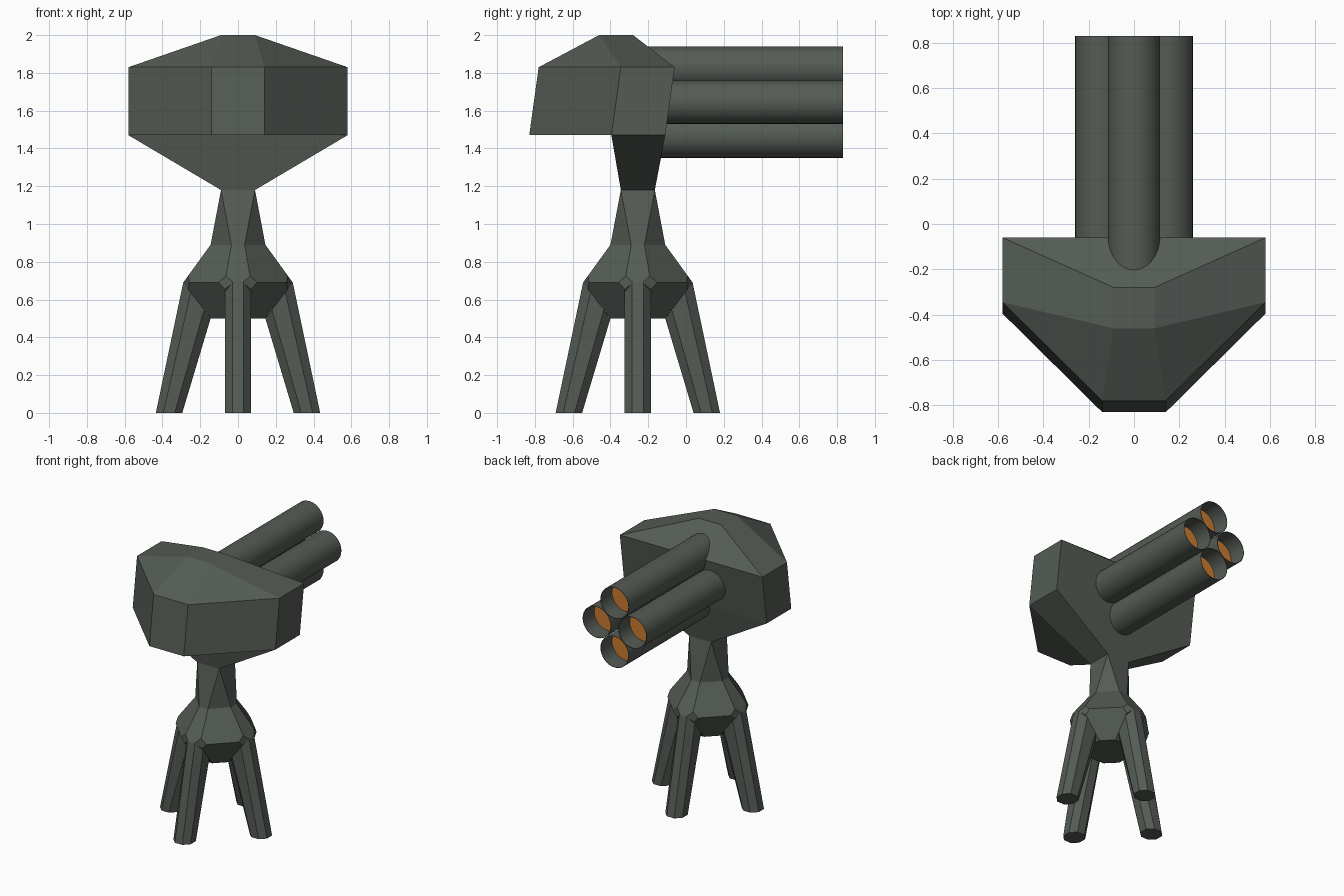
import bpy, bmesh
from math import radians, pi, cos, sin
from mathutils import Matrix, Vector

if "Cube" in bpy.data.objects:
    bpy.data.objects.remove(bpy.data.objects["Cube"])

CY = -0.255  # y of the stand axis


def material(name, rgb):
    m = bpy.data.materials.new(name)
    m.diffuse_color = (*rgb, 1)
    m.use_nodes = True
    m.node_tree.nodes["Principled BSDF"].inputs["Base Color"].default_value = m.diffuse_color
    return m


METAL = material("dark_metal", (0.09, 0.105, 0.09))
ORANGE = material("orange", (0.60, 0.20, 0.03))


def make(name, verts, faces, bevel=None, mats=(METAL,)):
    bm = bmesh.new()
    vs = [bm.verts.new(v) for v in verts]
    for f in faces:
        bm.faces.new([vs[i] for i in f])
    if bevel:
        ids, size = bevel
        bmesh.ops.bevel(bm, geom=[vs[i] for i in ids], offset=size,
                        offset_type='OFFSET', segments=1, profile=0.5,
                        affect='VERTICES')
    bmesh.ops.recalc_face_normals(bm, faces=bm.faces[:])
    me = bpy.data.meshes.new(name)
    bm.to_mesh(me)
    bm.free()
    ob = bpy.data.objects.new(name, me)
    bpy.context.collection.objects.link(ob)
    for m in mats:
        me.materials.append(m)
    return ob


def bridge(a, b, n):
    return [(a + i, a + (i + 1) % n, b + (i + 1) % n, b + i) for i in range(n)]


# Head: right half points, mirrored, then bridged across the middle
half = [(.09, -.28, 2.0), (.09, -.46, 2.0),
        (.58, -.06, 1.83), (.58, -.345, 1.83), (.14, -.78, 1.83),
        (.58, -.11, 1.47), (.58, -.395, 1.47), (.14, -.83, 1.47),
        (.09, -.165, 1.18), (.09, -.345, 1.18)]
n = len(half)
side = [(0, 1, 3, 2), (1, 4, 3), (3, 4, 7, 6), (2, 3, 6, 5), (5, 6, 9, 8)]
across = [(0, 1), (1, 4), (4, 7), (7, 6), (6, 9), (0, 2), (2, 5), (5, 8)]
faces = side + [tuple(i + n for i in reversed(f)) for f in side]
faces += [(a, b, b + n, a + n) for a, b in across]
make("head", half + [(-x, y, z) for x, y, z in half], faces)

# Neck and hub: square top blending into octagonal rings
def turned(pts, z):
    out = []
    for k in range(4):
        rot = Matrix.Rotation(k * pi / 2, 3, 'Z')
        out += [rot @ Vector((x, y, z)) + Vector((0, CY, 0)) for x, y in pts]
    return out


verts = turned([(.09, .09)], 1.18)
for a, b, z in [(.145, .035, .89), (.29, .07, .69), (.145, .07, .50)]:
    verts += turned([(a, -b), (a, b)], z)
faces = bridge(4, 12, 8) + bridge(12, 20, 8) + [tuple(range(20, 28))]
for k in range(4):
    faces.append(((k - 1) % 4, k, 4 + 2 * k + 1, 4 + 2 * k))
    faces.append((k, 4 + (2 * k + 2) % 8, 4 + 2 * k + 1))
make("neck_hub", verts, faces, bevel=(range(12, 20), .045))

# Four octagonal legs growing out of the sloping hub facets
top = [(.03, .29, .69), (.07, .25, .64), (.07, .18, .545), (.03, .145, .50)]
foot = [(.03, .435, 0), (.07, .395, 0), (.07, .335, 0), (.03, .295, 0)]
ring = lambda p: p + [(-u, r, z) for u, r, z in reversed(p)]
for k, name in enumerate(["back_leg", "left_leg", "front_leg", "right_leg"]):
    rot = Matrix.Rotation(k * pi / 2, 3, 'Z')
    verts = [rot @ Vector(p) + Vector((0, CY, 0)) for p in ring(top) + ring(foot)]
    make(name, verts, bridge(0, 8, 8) + [tuple(range(8, 16))])

# Four barrels in a diamond, open at the rear with a recessed orange disc
SEG = 32
profile = [(.115, -.25), (.115, .83), (.112, .83), (.112, .70)]
for name, cx, cz in [("top_barrel", 0, 1.825), ("bottom_barrel", 0, 1.465),
                     ("left_barrel", -.145, 1.645), ("right_barrel", .145, 1.645)]:
    verts = [(cx + r * cos(2 * pi * i / SEG), y, cz + r * sin(2 * pi * i / SEG))
             for r, y in profile for i in range(SEG)]
    faces = [tuple(range(SEG))]
    for j in range(3):
        faces += bridge(j * SEG, (j + 1) * SEG, SEG)
    faces.append(tuple(range(3 * SEG, 4 * SEG)))
    ob = make(name, verts, faces, mats=(METAL, ORANGE))
    for p in ob.data.polygons:
        if len(p.vertices) == SEG and p.center.y > 0:
            p.material_index = 1
    bpy.ops.object.select_all(action='DESELECT')
    bpy.context.view_layer.objects.active = ob
    ob.select_set(True)
    bpy.ops.object.shade_smooth_by_angle(angle=radians(30))
